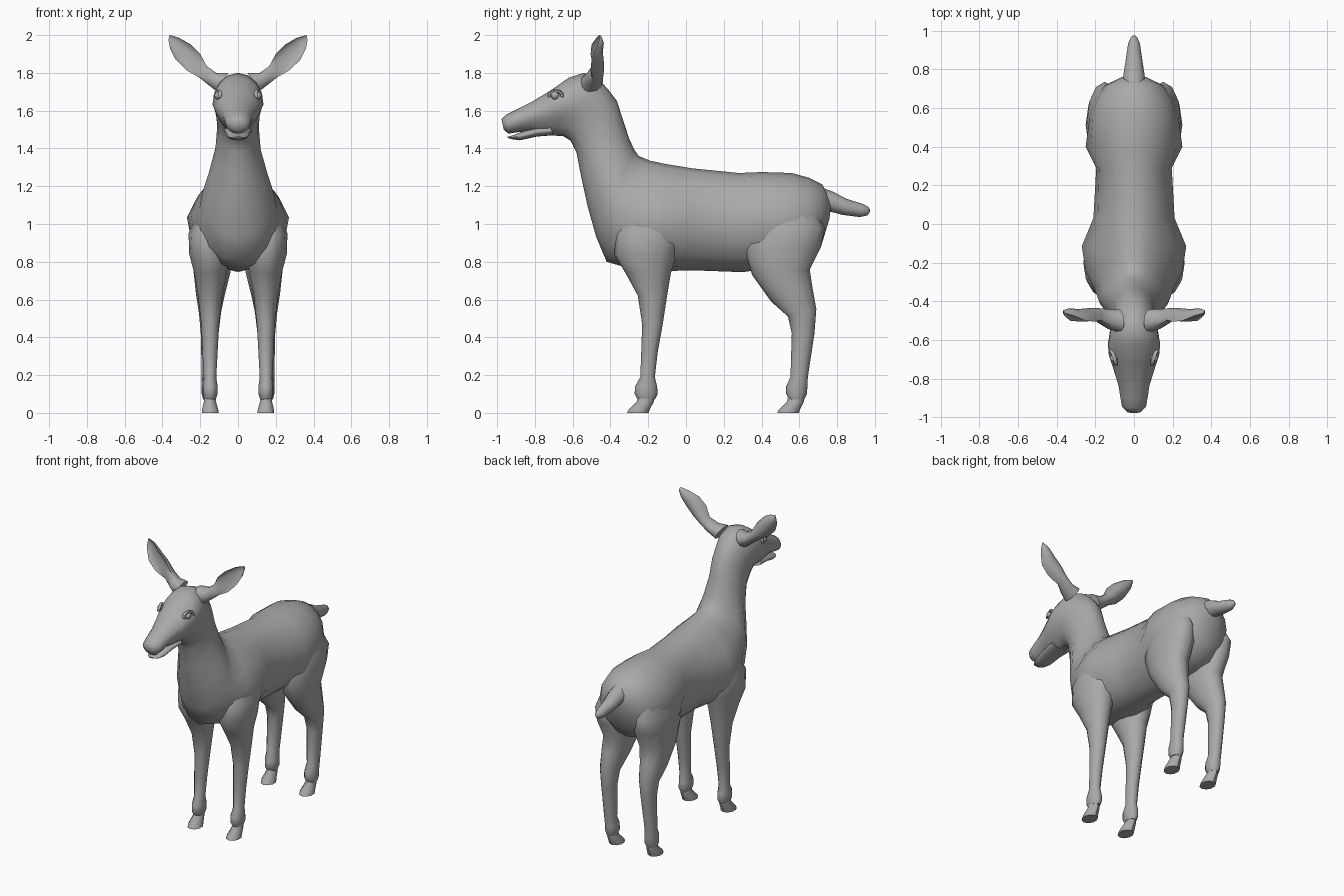
import bpy, bmesh, math
from mathutils import Vector

coat = bpy.data.materials.new("grey coat")
coat.diffuse_color = (0.4, 0.4, 0.4, 1)


def finish(name, bm, mirror=False, angle=60):
    bmesh.ops.recalc_face_normals(bm, faces=bm.faces)
    me = bpy.data.meshes.new(name)
    bm.to_mesh(me)
    bm.free()
    me.materials.append(coat)
    ob = bpy.data.objects.new(name, me)
    bpy.context.collection.objects.link(ob)
    bpy.context.view_layer.objects.active = ob
    ob.select_set(True)
    bpy.ops.object.shade_smooth_by_angle(angle=math.radians(angle))
    ob.select_set(False)
    if mirror:
        ob.modifiers.new("mirror", 'MIRROR')
    return ob


def loft(name, rings, mirror=False, angle=60):
    """Skin a list of closed point rings and cap both ends."""
    bm = bmesh.new()
    loops = [[bm.verts.new(p) for p in r] for r in rings]
    n = len(loops[0])
    for a, b in zip(loops, loops[1:]):
        for i in range(n):
            j = (i + 1) % n
            bm.faces.new((a[i], a[j], b[j], b[i]))
    bm.faces.new(loops[0])
    bm.faces.new(loops[-1])
    return finish(name, bm, mirror, angle)


def slice_ring(ty, tz, by, bz, w, taper=0.0, n=16):
    """Oval between a top and a bottom point of the side profile."""
    top, bot = Vector((0, ty, tz)), Vector((0, by, bz))
    mid, half = (top + bot) / 2, (top - bot) / 2
    pts = []
    for i in range(n):
        t = 2 * math.pi * i / n
        c, s = math.cos(t), math.sin(t)
        k = 1 - taper * (max(0, c) if taper > 0 else min(0, c))
        pts.append(mid + half * c + Vector((w * s * k, 0, 0)))
    return pts


def leg_ring(z0, y0, z1, y1, xi, xo, n=12):
    """Oval between front point (y0, z0) and rear point (y1, z1)."""
    pts = []
    for i in range(n):
        t = 2 * math.pi * i / n
        f = (1 - math.cos(t)) / 2
        pts.append(((xi + xo) / 2 + (xo - xi) / 2 * math.sin(t),
                    y0 + (y1 - y0) * f, z0 + (z1 - z0) * f))
    return pts


# Trunk, neck and head: top y, top z, bottom y, bottom z, half width, taper
trunk = [
    (.77, 1.13, .76, 1.03, .05, 0), (.72, 1.21, .715, .88, .15, 0),
    (.65, 1.245, .64, .80, .205, 0), (.56, 1.27, .54, .77, .23, 0),
    (.40, 1.275, .40, .76, .25, .1), (.28, 1.27, .30, .745, .195, 0),
    (.03, 1.295, .03, .755, .21, .1), (-.11, 1.318, -.12, .75, .27, .35),
    (-.19, 1.335, -.30, .765, .25, .35), (-.25, 1.36, -.42, .80, .205, .3),
    (-.275, 1.395, -.475, .93, .19, .3), (-.30, 1.45, -.52, 1.09, .155, .2),
    (-.33, 1.54, -.555, 1.25, .12, .1), (-.365, 1.65, -.58, 1.38, .11, 0),
    (-.41, 1.71, -.61, 1.44, .115, 0), (-.46, 1.765, -.65, 1.465, .125, -.2),
    (-.54, 1.80, -.70, 1.468, .135, -.35), (-.62, 1.775, -.74, 1.47, .13, -.35),
    (-.72, 1.705, -.79, 1.48, .105, -.3), (-.82, 1.645, -.85, 1.49, .08, -.2),
    (-.90, 1.605, -.90, 1.485, .07, 0), (-.95, 1.58, -.94, 1.478, .062, 0),
    (-.977, 1.555, -.965, 1.50, .035, 0),
]
loft("body", [slice_ring(*r) for r in trunk])

# Lower jaw, slightly open
jaw = [(-.72, 1.52, -.70, 1.47, .075), (-.80, 1.51, -.79, 1.463, .066),
       (-.87, 1.488, -.88, 1.443, .056), (-.92, 1.468, -.92, 1.449, .042),
       (-.945, 1.462, -.943, 1.455, .02)]
loft("lower_jaw", [slice_ring(*r) for r in jaw])

# Tail
tail = [(.70, 1.20, .72, 1.04, .06), (.78, 1.17, .765, 1.065, .057),
        (.85, 1.133, .83, 1.048, .046), (.94, 1.105, .92, 1.037, .032),
        (.965, 1.09, .96, 1.045, .018), (.975, 1.075, .972, 1.06, .006)]
loft("tail", [slice_ring(*r, n=10) for r in tail])

# Legs: front z, front y, rear z, rear y, inner x, outer x
front = [
    (1.10, -.30, 1.10, -.06, .08, .20), (.95, -.37, .95, -.03, .07, .262),
    (.84, -.38, .84, -.05, .04, .258), (.74, -.32, .74, -.08, .06, .232),
    (.62, -.255, .62, -.10, .083, .212), (.47, -.232, .47, -.123, .10, .195),
    (.32, -.237, .32, -.15, .108, .188), (.19, -.242, .19, -.165, .115, .183),
    (.14, -.27, .14, -.153, .108, .187), (.10, -.272, .10, -.15, .108, .187),
    (.07, -.255, .07, -.165, .118, .178)]
hind = [
    (1.12, .42, 1.12, .66, .08, .19), (.98, .34, .98, .735, .06, .242),
    (.86, .31, .88, .715, .035, .25), (.73, .35, .76, .655, .04, .235),
    (.59, .45, .66, .67, .07, .222), (.51, .54, .55, .69, .09, .207),
    (.42, .56, .42, .68, .103, .197), (.19, .553, .19, .645, .115, .192),
    (.14, .53, .14, .643, .108, .192), (.10, .53, .10, .64, .108, .192),
    (.07, .547, .07, .625, .118, .185)]
for name, rings, y in (("front", front, -.255), ("hind", hind, .54)):
    loft(name + "_legs", [leg_ring(*r) for r in rings], True)
    # Flared hooves with flat soles
    hoof = [(.085, y, .085, y + .085, .122, .178),
            (.06, y - .005, .06, y + .085, .115, .182),
            (.015, y - .05, .015, y + .062, .102, .193),
            (0, y - .057, 0, y + .058, .10, .193)]
    loft(name + "_hooves", [leg_ring(*r, n=10) for r in hoof], True, 40)

# Ears: upper edge x, z, lower edge x, z, edge y, depth, hollow
ears = [(.05, 1.80, .11, 1.70, -.51, .07, -.7), (.115, 1.80, .155, 1.735, -.50, .06, -.7),
        (.165, 1.835, .205, 1.775, -.495, .06, -.2), (.20, 1.90, .275, 1.815, -.505, .07, .35),
        (.25, 1.95, .33, 1.87, -.50, .06, .4), (.31, 1.985, .36, 1.93, -.475, .04, .4),
        (.362, 2.0, .368, 1.975, -.46, .015, .3)]
ear_rings = []
for ux, uz, lx, lz, y, d, hollow in ears:
    ring = []
    for i in range(12):
        t = 2 * math.pi * i / 12
        f, s = (1 - math.cos(t)) / 2, math.sin(t)
        dy = d * s if s > 0 else -d * hollow * s
        ring.append((ux + (lx - ux) * f, y + dy, uz + (lz - uz) * f))
    ear_rings.append(ring)
loft("ears", ear_rings, True)

# Eyes with a raised lid around each
bm = bmesh.new()
bmesh.ops.create_uvsphere(bm, u_segments=12, v_segments=8, radius=.022)
bmesh.ops.translate(bm, verts=bm.verts, vec=(.103, -.693, 1.68))
finish("eyes", bm, True)

lid = []
for i in range(13):
    a = math.pi * (-.1 + 1.2 * i / 12)
    r = Vector((0, math.cos(a), math.sin(a)))
    c = Vector((.108, -.69, 1.68)) + Vector((-.006 * r.z + .012 * r.y, .034 * r.y, .024 * r.z))
    lid.append([c + r * .009 * math.cos(k * math.pi / 3) +
                Vector((.011 * math.sin(k * math.pi / 3), 0, 0)) for k in range(6)])
loft("eyelids", lid, True)
